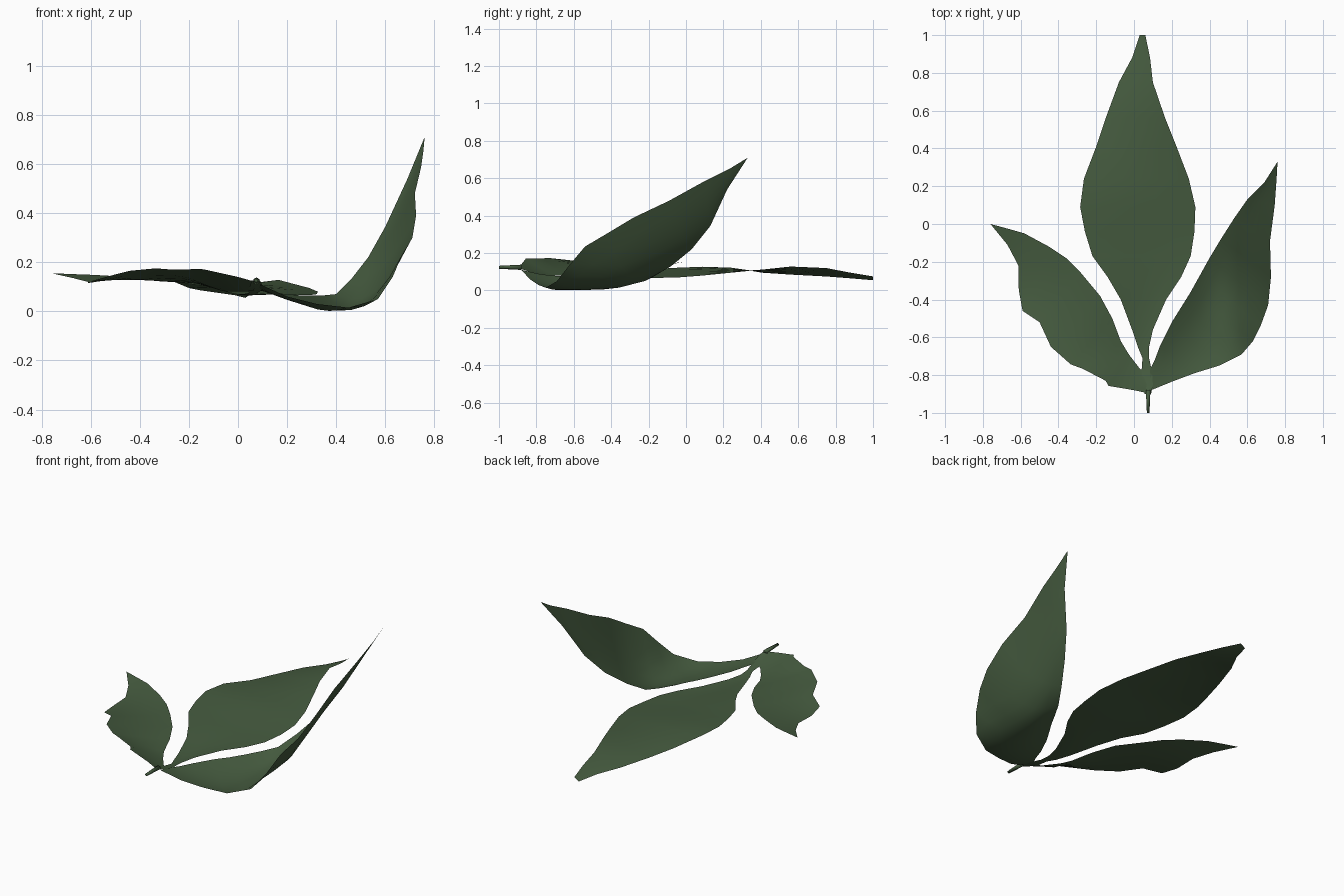
import bpy, bmesh, math
from mathutils import Vector

green = bpy.data.materials.new("leaf_green")
green.diffuse_color = (0.06, 0.105, 0.05, 1)


def finish(obj):
    obj.data.materials.append(green)
    for p in obj.data.polygons:
        p.use_smooth = True


def leaf(name, rows, cols=6):
    """Loft a thin sheet; each row is edge a (xyz), edge b (xyz), sag of the middle."""
    bm = bmesh.new()
    grid = []
    for r in rows:
        a, b, sag = Vector(r[0:3]), Vector(r[3:6]), r[6]
        line = []
        for i in range(cols + 1):
            t = i / cols
            p = a.lerp(b, t)
            p.z -= sag * 4 * t * (1 - t)
            line.append(bm.verts.new(p))
        grid.append(line)
    for u, v in zip(grid, grid[1:]):
        for i in range(cols):
            bm.faces.new((u[i], v[i], v[i + 1], u[i + 1]))
    bmesh.ops.remove_doubles(bm, verts=bm.verts, dist=0.0005)
    bm.normal_update()
    # face the sheet upwards
    if sum(f.normal.z * f.calc_area() for f in bm.faces) < 0:
        bmesh.ops.reverse_faces(bm, faces=bm.faces)
    me = bpy.data.meshes.new(name)
    bm.to_mesh(me)
    bm.free()
    obj = bpy.data.objects.new(name, me)
    bpy.context.collection.objects.link(obj)
    finish(obj)


# Centre leaf: y, left x, right x, left z, right z, sag
centre = [
    (-.90, .055, .09, .125, .125, 0), (-.85, .05, .10, .105, .105, 0),
    (-.78, .04, .095, .085, .085, 0), (-.71, .045, .08, .075, .075, 0),
    (-.65, .02, .08, .07, .07, .004), (-.56, -.01, .10, .07, .07, .005),
    (-.40, -.07, .17, .085, .07, .008), (-.28, -.14, .25, .105, .067, .008),
    (-.17, -.22, .30, .115, .067, .008), (-.04, -.26, .32, .122, .07, .005),
    (.09, -.285, .325, .127, .08, 0), (.24, -.265, .29, .122, .095, 0),
    (.41, -.20, .225, .095, .112, 0), (.56, -.15, .165, .085, .128, 0),
    (.75, -.08, .10, .075, .12, 0), (.88, -.01, .085, .065, .095, 0),
    (1.0, .03, .06, .055, .075, 0),
]
leaf("centre_leaf", [(l, y, zl, r, y, zr, s) for y, l, r, zl, zr, s in centre])

# Right leaf, curling upwards: outer edge, inner edge, sag
leaf("right_leaf", [
    (.09, -.88, .11, .085, -.77, .085, 0),
    (.20, -.835, .06, .11, -.72, .08, .005),
    (.32, -.79, .03, .14, -.64, .075, .015),
    (.45, -.75, .015, .20, -.52, .07, .035),
    (.57, -.69, .05, .25, -.44, .065, .055),
    (.63, -.62, .14, .30, -.36, .065, .095),
    (.67, -.54, .235, .35, -.27, .065, .12),
    (.71, -.43, .30, .40, -.18, .07, .105),
    (.725, -.28, .39, .46, -.08, .13, .07),
    (.72, -.09, .48, .53, .03, .22, .035),
    (.745, .10, .585, .60, .13, .345, .015),
    (.755, .24, .655, .69, .22, .54, .005),
    (.76, .33, .71, .76, .33, .71, 0),
])

# Left leaf, ragged outer edge: front edge, back edge, sag
leaf("left_leaf", [
    (.07, -.895, .12, .065, -.79, .085, 0),
    (0, -.88, .14, .03, -.765, .08, .005),
    (-.135, -.857, .17, -.02, -.70, .08, .005),
    (-.15, -.83, .172, -.04, -.67, .08, .005),
    (-.27, -.767, .17, -.07, -.62, .085, .005),
    (-.335, -.743, .175, -.115, -.50, .10, .005),
    (-.44, -.65, .165, -.18, -.38, .115, .005),
    (-.50, -.52, .15, -.28, -.26, .12, .005),
    (-.59, -.46, .125, -.36, -.18, .13, 0),
    (-.61, -.35, .115, -.45, -.12, .14, 0),
    (-.612, -.22, .12, -.58, -.05, .148, 0),
    (-.67, -.11, .135, -.66, -.027, .151, 0),
    (-.76, 0, .155, -.76, 0, .155, 0),
])

# Short stem at the base
bpy.ops.mesh.primitive_cone_add(vertices=6, radius1=.008, radius2=.014, depth=.12,
                                location=(.075, -.94, .124),
                                rotation=(-math.pi / 2, 0, 0))
stem = bpy.context.object
stem.name = "stem"
finish(stem)
